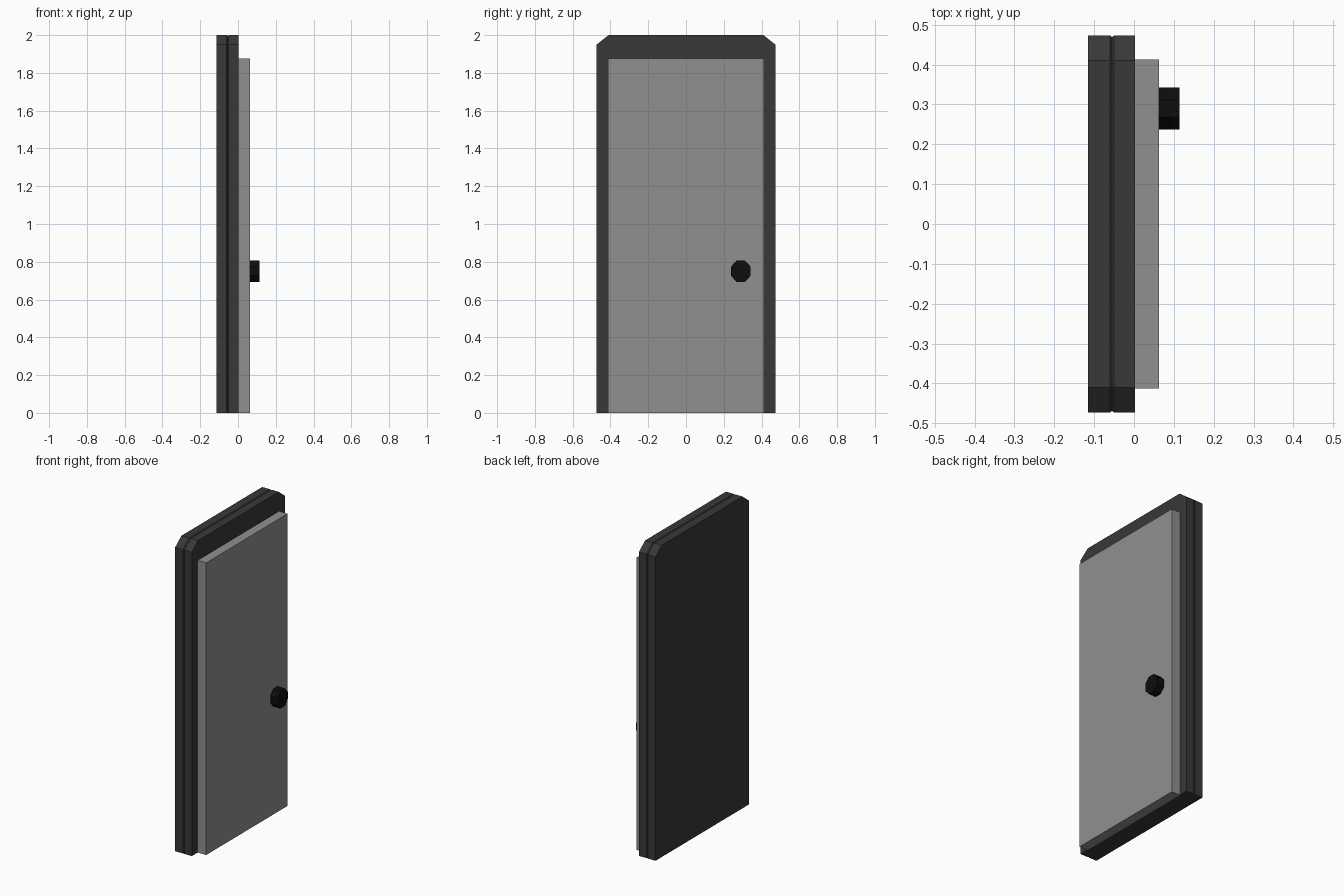
import bpy, bmesh, math

if "Cube" in bpy.data.objects:
    bpy.data.objects.remove(bpy.data.objects["Cube"])


def material(name, v):
    m = bpy.data.materials.new(name)
    m.diffuse_color = (v, v, v, 1)
    m.use_nodes = True
    m.node_tree.nodes["Principled BSDF"].inputs["Base Color"].default_value = m.diffuse_color
    return m


def loft(name, sections, mat):
    """Join matching (x, [(y, z), ...]) sections and cap both ends."""
    bm = bmesh.new()
    rings = [[bm.verts.new((x, y, z)) for y, z in pts] for x, pts in sections]
    for a, b in zip(rings, rings[1:]):
        n = len(a)
        for i in range(n):
            j = (i + 1) % n
            bm.faces.new((a[i], a[j], b[j], b[i]))
    bm.faces.new(rings[0][::-1])
    bm.faces.new(rings[-1])
    bmesh.ops.recalc_face_normals(bm, faces=bm.faces)
    me = bpy.data.meshes.new(name)
    bm.to_mesh(me)
    bm.free()
    me.materials.append(mat)
    ob = bpy.data.objects.new(name, me)
    bpy.context.collection.objects.link(ob)
    return ob


def frame_outline(d):
    """Door-frame outline with clipped top corners, inset by d."""
    half = [(0.473 - d, 0), (0.473 - d, 1.95 - d), (0.41 - d, 2 - d)]
    return half + [(-y, z) for y, z in reversed(half)]


# Frame slab with a fine groove running round its edge
loft("door_frame",
     [(-0.115, frame_outline(0)), (-0.06, frame_outline(0)),
      (-0.055, frame_outline(0.004)), (-0.05, frame_outline(0)),
      (0.003, frame_outline(0))],
     material("frame_dark", 0.04))

# Door panel
panel = [(-0.413, 0), (0.413, 0), (0.413, 1.875), (-0.413, 1.875)]
loft("door_panel", [(0.003, panel), (0.063, panel)], material("panel_grey", 0.28))

# Eight-sided knob
r = 1 / math.cos(math.pi / 8)
angles = [math.pi / 8 + i * math.pi / 4 for i in range(8)]
knob = [(0.29 + 0.0525 * r * math.cos(a), 0.75 + 0.057 * r * math.sin(a)) for a in angles]
loft("door_knob", [(0.063, knob), (0.114, knob)], material("knob_black", 0.004))
